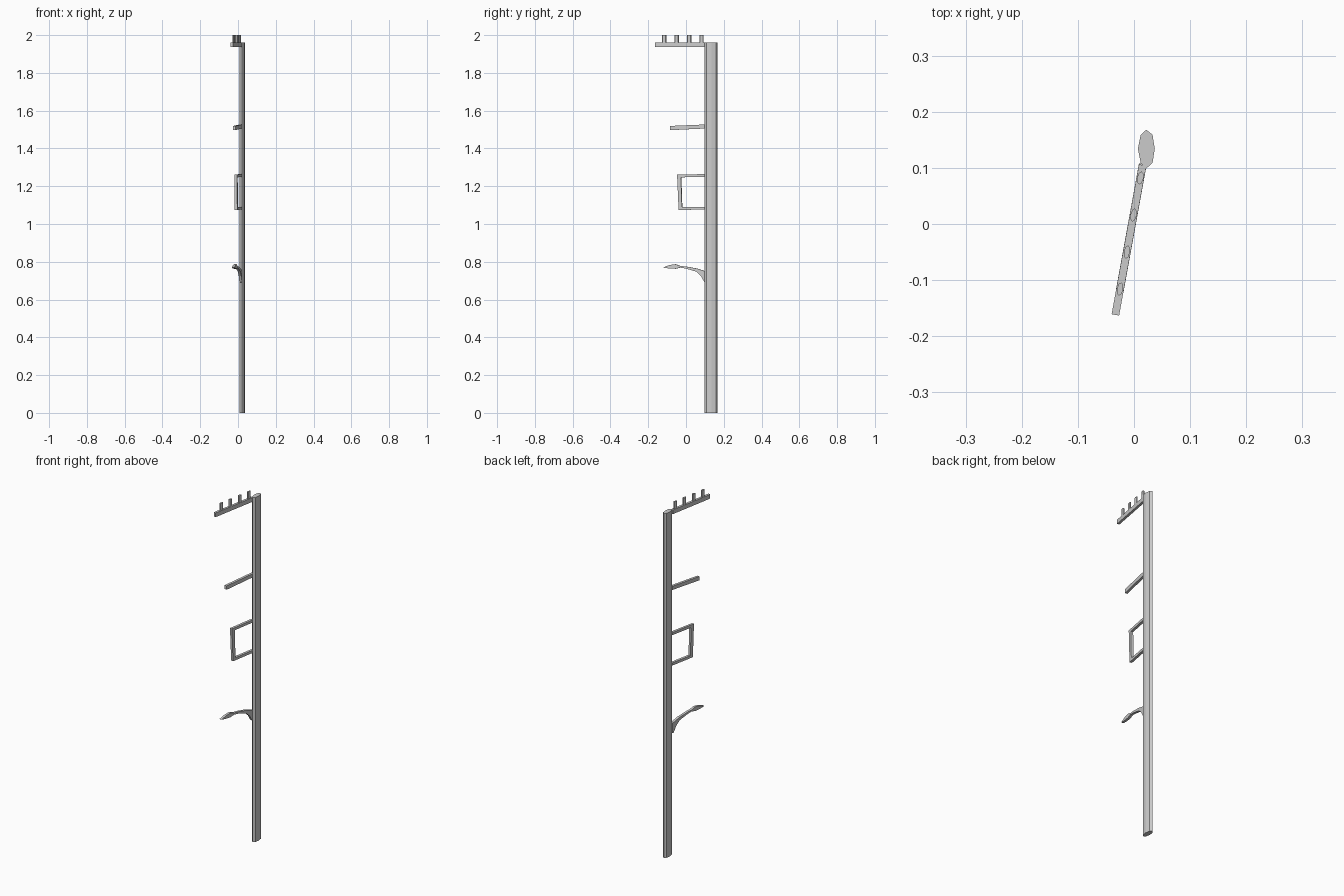
import bpy, bmesh, math
from mathutils import Vector

if "Cube" in bpy.data.objects:
    bpy.data.objects.remove(bpy.data.objects["Cube"])

SLOPE = 0.182                                   # arms lean sideways in plan
N = Vector((1, -SLOPE, 0)).normalized()         # across the arms


def arm_point(y, z):
    return Vector((0.0145 + (y - 0.1) * SLOPE, y, z))


def finish(name, bm):
    bmesh.ops.recalc_face_normals(bm, faces=bm.faces)
    me = bpy.data.meshes.new(name)
    bm.to_mesh(me)
    bm.free()
    ob = bpy.data.objects.new(name, me)
    bpy.context.collection.objects.link(ob)
    return ob


def extrude(name, points, offset):
    bm = bmesh.new()
    face = bm.faces.new([bm.verts.new(p) for p in points])
    res = bmesh.ops.extrude_face_region(bm, geom=[face], use_keep_orig=True)
    verts = [g for g in res["geom"] if isinstance(g, bmesh.types.BMVert)]
    bmesh.ops.translate(bm, verts=verts, vec=offset)
    return finish(name, bm)


def plate(name, outline, width):
    # side profile (y, z) given thickness across the arm
    return extrude(name, [arm_point(y, z) - N * width / 2 for y, z in outline], N * width)


# oval pole
pole = [(0.022, 0.168), (0.033, 0.159), (0.037, 0.134), (0.033, 0.109),
        (0.022, 0.099), (0.012, 0.109), (0.007, 0.134), (0.012, 0.159)]
extrude("pole", [Vector((x, y, 0)) for x, y in pole], Vector((0, 0, 1.96)))

# top crossarm with insulator pegs
plate("top_arm", [(-0.162, 1.936), (0.105, 1.936), (0.105, 1.96), (-0.162, 1.96)], 0.0135)
for i in range(4):
    c = arm_point(-0.116 + i * 0.066, 1.958)
    d = Vector((SLOPE, 1, 0)).normalized()
    ring = [c + d * 0.012 * math.cos(a) + N * 0.0055 * math.sin(a)
            for a in (k * math.pi / 4 for k in range(8))]
    extrude(f"peg_{i + 1}", ring, Vector((0, 0, 0.042)))

# plain bracket
plate("bracket", [(-0.084, 1.497), (0.107, 1.506), (0.107, 1.527), (-0.084, 1.519)], 0.014)

# rectangular loop
plate("loop_top", [(-0.044, 1.247), (0.107, 1.249), (0.107, 1.264), (-0.046, 1.262)], 0.014)
plate("loop_side", [(-0.038, 1.075), (-0.02, 1.08), (-0.026, 1.255), (-0.046, 1.26)], 0.014)
plate("loop_bottom", [(-0.038, 1.075), (0.107, 1.076), (0.107, 1.091), (-0.03, 1.09)], 0.014)

# curved hook with pointed tip
plate("hook", [(0.106, 0.69), (0.098, 0.693), (0.08, 0.725), (0.055, 0.748), (0, 0.764),
               (-0.03, 0.769), (-0.055, 0.763), (-0.085, 0.764), (-0.121, 0.77),
               (-0.085, 0.783), (-0.055, 0.787), (-0.03, 0.778), (0, 0.775),
               (0.06, 0.764), (0.106, 0.748)], 0.014)
